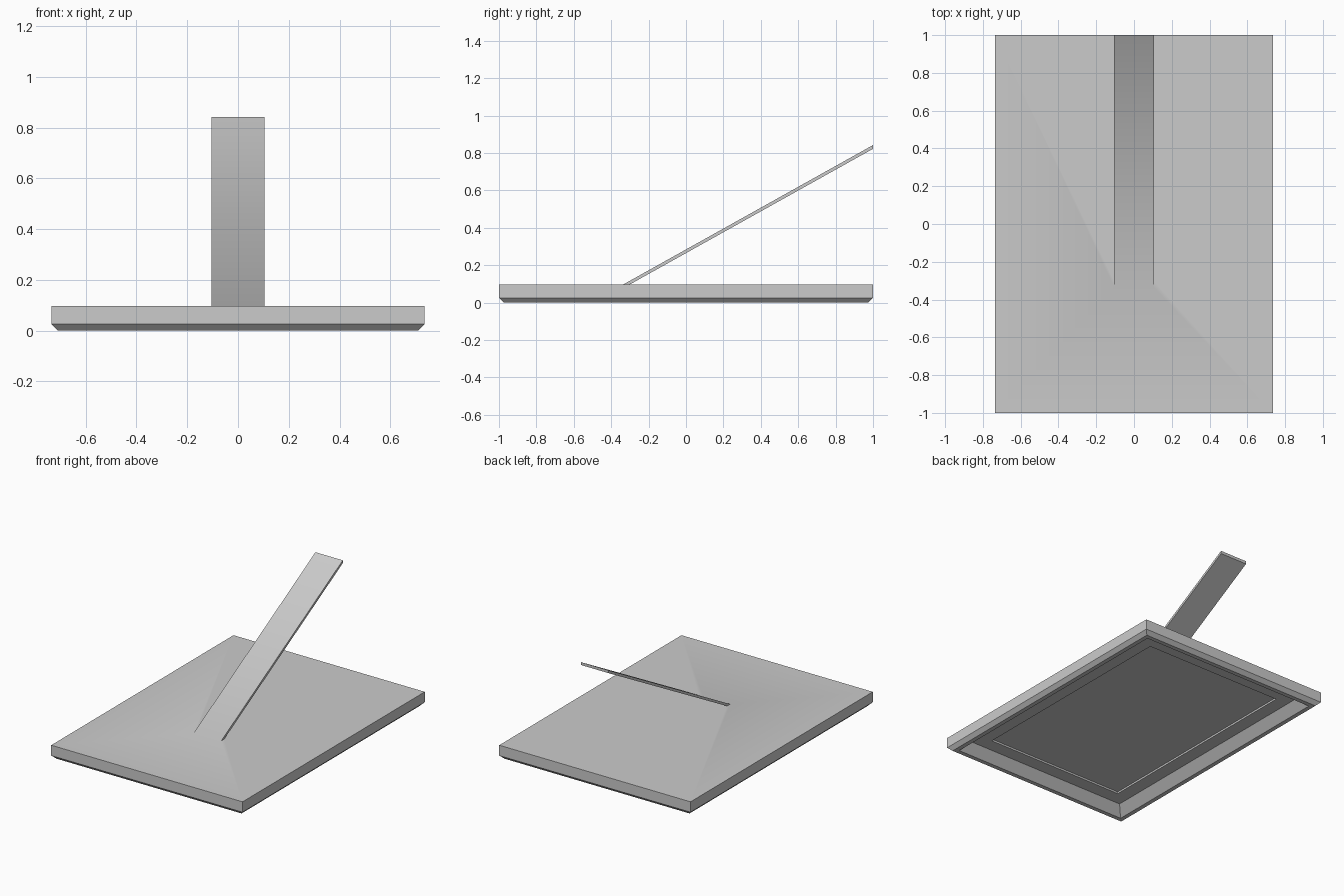
import bpy, bmesh, math

cube = bpy.data.objects.get("Cube")
if cube:
    bpy.data.objects.remove(cube, do_unlink=True)

# Material
grey = bpy.data.materials.new("plain grey")
grey.use_nodes = True
colour = (0.6, 0.6, 0.6, 1)
grey.diffuse_color = colour
grey.node_tree.nodes["Principled BSDF"].inputs["Base Color"].default_value = colour

HALF_X, HALF_Y, TOP = 0.735, 1.0, 0.097
ARM = 0.105

bm = bmesh.new()


def ring(hx, y0, y1, z0, z1):
    """Four corners: front right, front left, back left, back right."""
    return [bm.verts.new(p) for p in
            ((-hx, y0, z0), (hx, y0, z0), (hx, y1, z1), (-hx, y1, z1))]


def bridge(a, b):
    for i in range(4):
        j = (i + 1) % 4
        bm.faces.new((a[i], a[j], b[j], b[i]))


# Slab: nested rectangles from the top edge, round the rim, into the underside
profile = [(0, TOP), (0.0, 0.025), (0.025, 0), (0.055, 0),
           (0.11, 0.062), (0.205, 0.062), (0.206, 0.074)]
rings = [ring(HALF_X - d, d - HALF_Y, HALF_Y - d, z, z) for d, z in profile]
for upper, lower in zip(rings, rings[1:]):
    bridge(upper, lower)
bm.faces.new(rings[-1])

# Sloping arm growing out of the slab's top face
root = ring(ARM, -0.335, -0.3, TOP, TOP)
tip = ring(ARM, HALF_Y, HALF_Y, 0.842, 0.822)
bridge(rings[0], root)
bridge(root, tip)
bm.faces.new(tip)

bmesh.ops.recalc_face_normals(bm, faces=bm.faces)
mesh = bpy.data.meshes.new("slab_with_arm")
bm.to_mesh(mesh)
bm.free()
mesh.materials.append(grey)
obj = bpy.data.objects.new("slab_with_arm", mesh)
bpy.context.collection.objects.link(obj)

# Soft join between the slab and the arm, crisp edges elsewhere
bpy.context.view_layer.objects.active = obj
obj.select_set(True)
bpy.ops.object.shade_smooth_by_angle(angle=math.radians(30))
